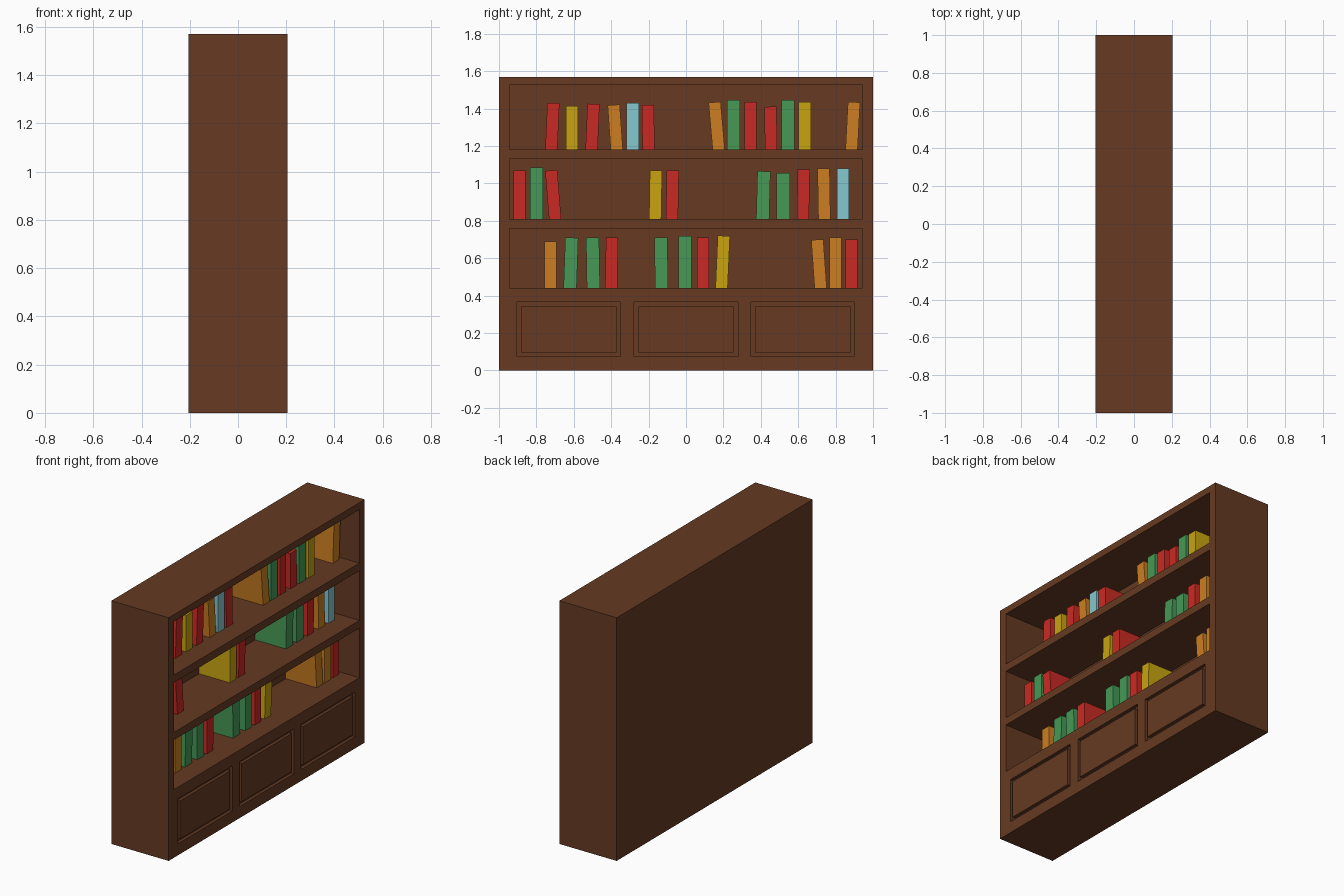
import bpy
import bmesh
from math import radians
from mathutils import Matrix, Vector

default_cube = bpy.data.objects.get("Cube")
if default_cube:
    bpy.data.objects.remove(default_cube, do_unlink=True)


def make_material(name, red, green, blue):
    """Flat colour from display values, converted to linear."""
    linear = [((c / 255 + 0.055) / 1.055) ** 2.4 for c in (red, green, blue)]
    mat = bpy.data.materials.new(name)
    mat.use_nodes = True
    mat.diffuse_color = (*linear, 1)
    shader = mat.node_tree.nodes["Principled BSDF"]
    shader.inputs["Base Color"].default_value = (*linear, 1)
    return mat


wood = make_material("brown wood", 102, 58, 34)
covers = {
    "red": make_material("red cover", 202, 42, 35),
    "green": make_material("green cover", 70, 152, 86),
    "yellow": make_material("yellow cover", 200, 164, 16),
    "orange": make_material("orange cover", 204, 127, 34),
    "blue": make_material("pale blue cover", 132, 200, 208),
}


def add_box(name, low, high, material, transform=None):
    """Box between two corners, optionally moved by a matrix."""
    low, high = Vector(low), Vector(high)
    bm = bmesh.new()
    bmesh.ops.create_cube(bm, size=1)
    bmesh.ops.scale(bm, vec=high - low, verts=bm.verts)
    bmesh.ops.translate(bm, vec=(low + high) / 2, verts=bm.verts)
    mesh = bpy.data.meshes.new(name)
    bm.to_mesh(mesh)
    bm.free()
    mesh.materials.append(material)
    obj = bpy.data.objects.new(name, mesh)
    bpy.context.collection.objects.link(obj)
    if transform:
        obj.matrix_world = transform
    return obj


def carve(target, cutter):
    """Subtract the cutter from the target and discard the cutter."""
    cutter.hide_render = True
    modifier = target.modifiers.new("carve", "BOOLEAN")
    modifier.operation = "DIFFERENCE"
    modifier.solver = "EXACT"
    modifier.object = cutter
    bpy.context.view_layer.update()
    evaluated = target.evaluated_get(bpy.context.evaluated_depsgraph_get())
    mesh = bpy.data.meshes.new_from_object(evaluated)
    target.modifiers.clear()
    target.data = mesh
    bpy.data.objects.remove(cutter, do_unlink=True)


# Case dimensions, with the open side facing +x
FACE, HEIGHT = 0.205, 1.57
BACK = -0.14
BOOK_FRONT = 0.08
OPENING = 0.945

case = add_box("bookcase_body", (-FACE, -1, 0), (FACE, 1, HEIGHT), wood)

# Shelf openings
shelves = {"top": (1.18, 1.525), "middle": (0.81, 1.13), "bottom": (0.44, 0.76)}
for shelf, (floor, ceiling) in shelves.items():
    carve(case, add_box(shelf + "_opening", (BACK, -OPENING, floor),
                        (FACE + 0.1, OPENING, ceiling), wood))

# Grooved panels along the base
GROOVE, DEPTH, HALF = 0.022, 0.02, 0.277
for side, centre in (("right", -0.627), ("middle", 0), ("left", 0.625)):
    carve(case, add_box("panel_recess", (FACE - DEPTH, centre - HALF, 0.075),
                        (FACE + 0.1, centre + HALF, 0.365), wood))
    inner = HALF - GROOVE
    add_box(side + "_base_panel", (FACE - DEPTH - 0.01, centre - inner, 0.075 + GROOVE),
            (FACE, centre + inner, 0.365 - GROOVE), wood)

# Books: cover colour, position along the shelf, lean in degrees, height
books = {
    "top": [
        ("red", -0.72, 2.5, 0.25), ("yellow", -0.61, 0, 0.235),
        ("red", -0.505, 2.5, 0.245), ("orange", -0.37, -4, 0.24),
        ("blue", -0.285, 0, 0.25), ("red", -0.2, -1, 0.24),
        ("orange", 0.175, -5, 0.255), ("green", 0.255, 0, 0.265),
        ("red", 0.345, 0, 0.255), ("red", 0.455, -1, 0.23),
        ("green", 0.545, 0, 0.265), ("yellow", 0.635, 0, 0.255),
        ("orange", 0.885, 3, 0.255),
    ],
    "middle": [
        ("red", -0.89, 0, 0.26), ("green", -0.8, 0, 0.275),
        ("red", -0.7, -4.5, 0.26), ("yellow", -0.165, 1, 0.26),
        ("red", -0.075, 1, 0.26), ("green", 0.41, 1.5, 0.255),
        ("green", 0.52, 0, 0.245), ("red", 0.625, 1, 0.265),
        ("orange", 0.74, -1, 0.27), ("blue", 0.84, 0, 0.27),
    ],
    "bottom": [
        ("orange", -0.725, 0, 0.25), ("green", -0.62, 2, 0.27),
        ("green", -0.495, -1, 0.27), ("red", -0.4, 1, 0.27),
        ("green", -0.13, -1, 0.27), ("green", -0.005, 0, 0.28),
        ("red", 0.09, 0, 0.27), ("yellow", 0.19, 2.5, 0.28),
        ("orange", 0.72, -4, 0.26), ("orange", 0.8, 0, 0.27),
        ("red", 0.885, 0, 0.26),
    ],
}
for shelf, row in books.items():
    floor = shelves[shelf][0]
    for colour, position, lean, height in row:
        half = 0.035 if colour == "green" else 0.0325
        # Leaning books sink slightly into the board so no gap shows
        sink = 0.004 if lean else 0
        place = Matrix.Translation((0, position, floor)) @ Matrix.Rotation(
            -radians(lean), 4, "X")
        add_box(f"{shelf}_shelf_{colour}_book", (BACK, -half, -sink),
                (BOOK_FRONT, half, height), covers[colour], place)
